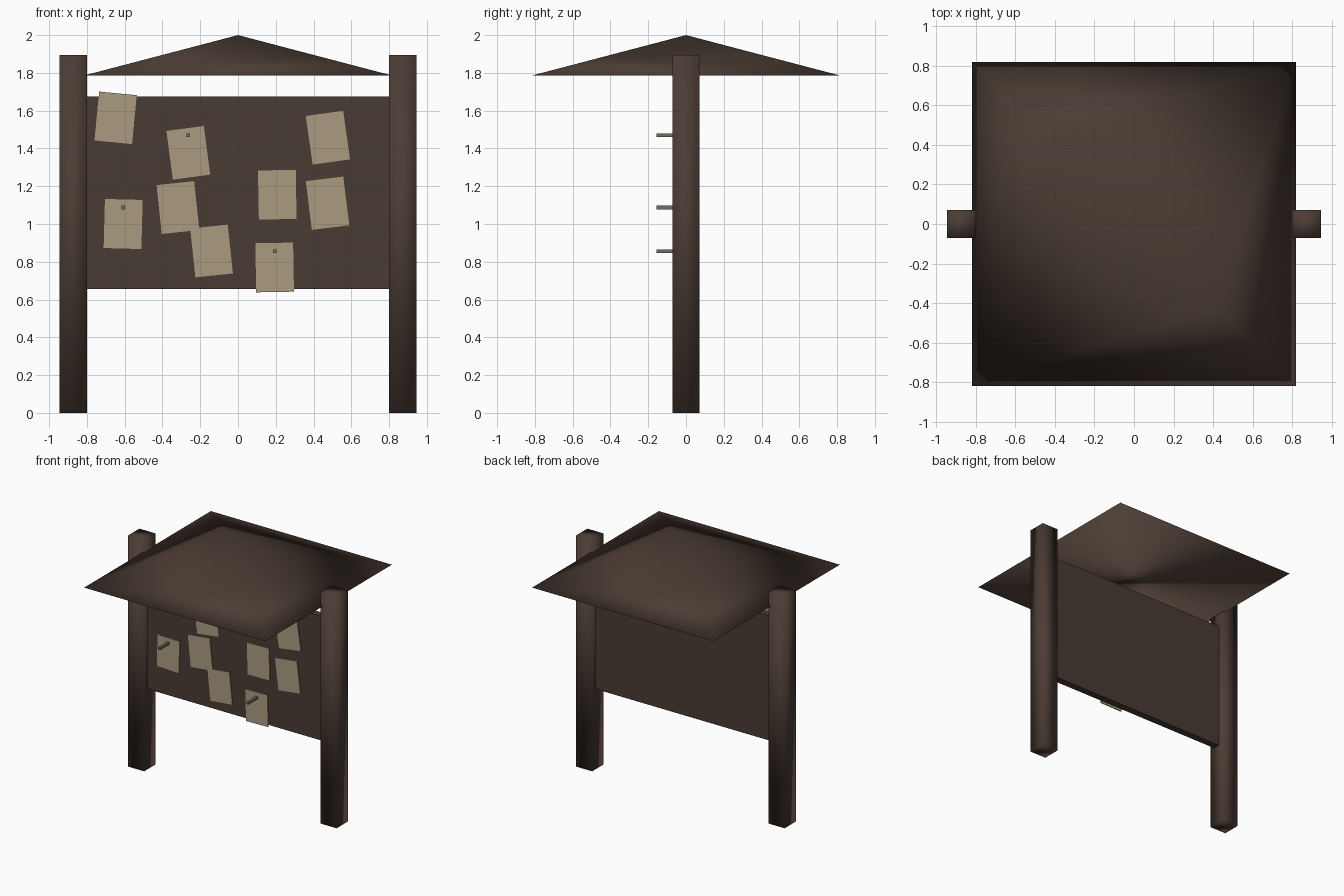
import bpy, bmesh, math
from mathutils import Matrix, Vector

old = bpy.data.objects.get("Cube")
if old:
    bpy.data.objects.remove(old, do_unlink=True)


def material(name, rgb):
    mat = bpy.data.materials.new(name)
    mat.use_nodes = True
    color = (*rgb, 1)
    mat.diffuse_color = color
    bsdf = mat.node_tree.nodes["Principled BSDF"]
    bsdf.inputs["Base Color"].default_value = color
    bsdf.inputs["Roughness"].default_value = 0.8
    return mat


wood = material("dark wood", (0.071, 0.046, 0.034))
board_wood = material("board wood", (0.068, 0.043, 0.034))
paper = material("aged paper", (0.40, 0.33, 0.22))
metal = material("dull metal", (0.17, 0.15, 0.12))


def finish(name, bm, mat, smooth=False):
    bmesh.ops.recalc_face_normals(bm, faces=bm.faces)
    for face in bm.faces:
        face.smooth = smooth
    mesh = bpy.data.meshes.new(name)
    bm.to_mesh(mesh)
    bm.free()
    mesh.materials.append(mat)
    obj = bpy.data.objects.new(name, mesh)
    bpy.context.collection.objects.link(obj)
    return obj


def box(name, center, size, mat, angle=0, smooth=False):
    bm = bmesh.new()
    place = (Matrix.Translation(center) @ Matrix.Rotation(math.radians(-angle), 4, "Y")
             @ Matrix.Diagonal((*size, 1)))
    bmesh.ops.create_cube(bm, size=1, matrix=place)
    return finish(name, bm, mat, smooth)


# Posts, softly shaded around their corners
for side, name in ((1, "left_post"), (-1, "right_post")):
    box(name, (side * 0.872, 0, 0.947), (0.145, 0.144, 1.894), wood, smooth=True)

# Notice board
box("board", (0, 0, 1.166), (1.61, 0.056, 1.018), board_wood)

# Pyramid roof with a folded panel across opposite hips
half, eave, peak = 0.82, 1.785, 2.0
bm = bmesh.new()
corners = [bm.verts.new((x * half, y * half, eave))
           for x, y in ((1, 1), (-1, 1), (-1, -1), (1, -1))]
apex = bm.verts.new((0, 0, peak))
mids = {i: bm.verts.new(corners[i].co.lerp(apex.co, 0.49)) for i in (1, 3)}
bm.faces.new(corners)
for i, mid in mids.items():
    for j in (i - 1, (i + 1) % 4):
        bm.faces.new((corners[i], corners[j], mid))
        bm.faces.new((corners[j], apex, mid))
finish("roof", bm, wood, smooth=True)

# Pinned notices: centre x, centre z, tilt in degrees
notices = [(-0.648, 1.562, -5.5), (-0.263, 1.377, 7.5), (0.476, 1.457, 8),
           (0.208, 1.155, 1), (0.474, 1.11, 7), (-0.318, 1.087, 6),
           (-0.608, 1.0, -1.5), (-0.14, 0.857, 6), (0.194, 0.77, 1)]
for n, (x, z, tilt) in enumerate(notices, 1):
    box(f"notice_{n}", (x, -0.031, z), (0.2, 0.008, 0.26), paper, tilt)

# Long square nails
for n, (x, z) in enumerate([(-0.263, 1.47), (-0.608, 1.087), (0.194, 0.856)], 1):
    box(f"nail_{n}", (x, -0.09, z), (0.02, 0.13, 0.02), metal)
